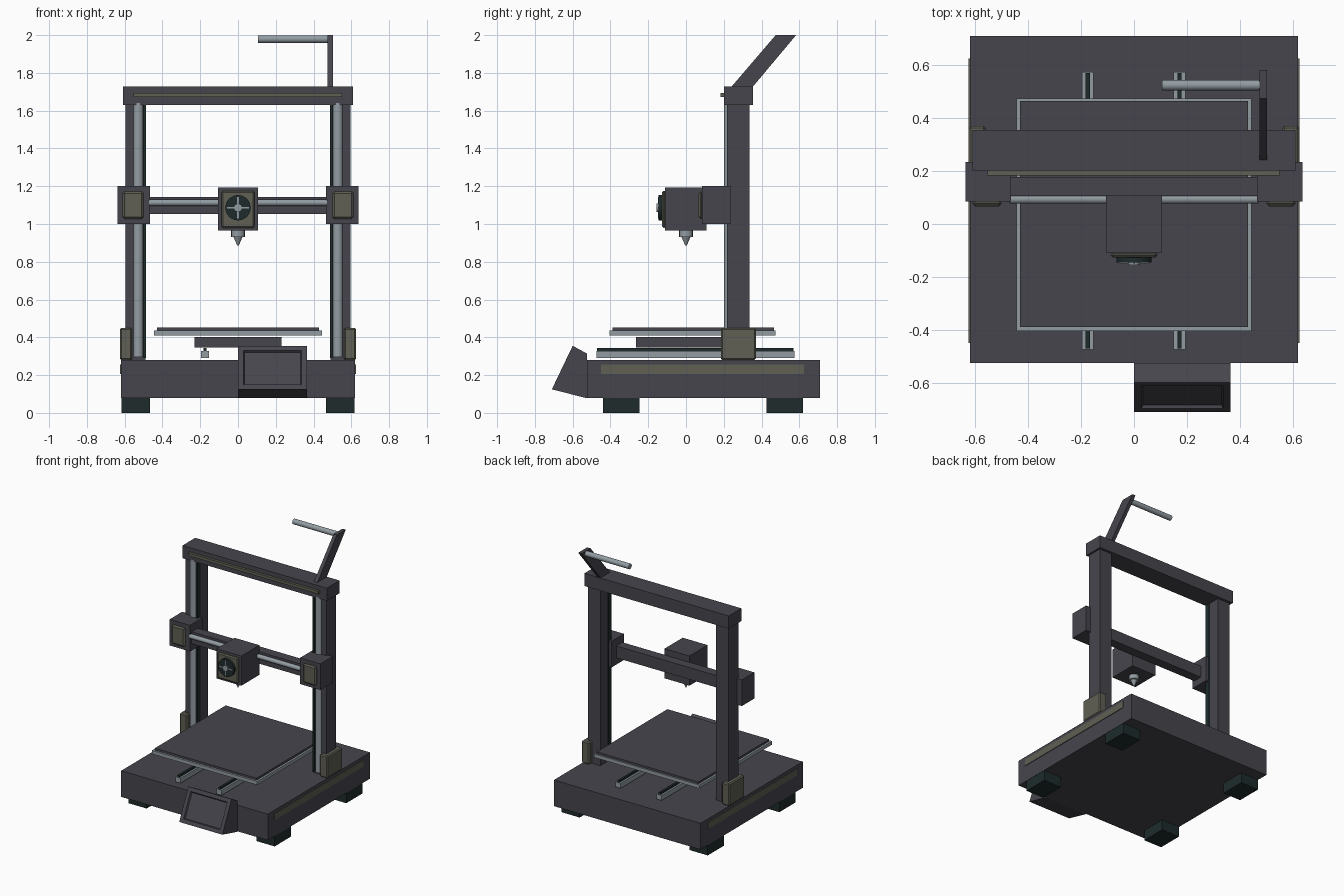
import bpy, bmesh, math
from mathutils import Vector

if "Cube" in bpy.data.objects:
    bpy.data.objects.remove(bpy.data.objects["Cube"])


def material(name, rgb):
    m = bpy.data.materials.new(name)
    m.diffuse_color = (*rgb, 1)
    m.use_nodes = True
    m.node_tree.nodes["Principled BSDF"].inputs["Base Color"].default_value = m.diffuse_color
    return m


DARK = material("charcoal", (0.062, 0.060, 0.074))
OLIVE = material("olive grey", (0.115, 0.115, 0.090))
STEEL = material("steel", (0.29, 0.335, 0.365))
BLACK = material("green black", (0.013, 0.024, 0.024))


def finish(name, bm, mat, bevel=0, smooth=False):
    bmesh.ops.recalc_face_normals(bm, faces=bm.faces)
    me = bpy.data.meshes.new(name)
    bm.to_mesh(me)
    bm.free()
    me.materials.append(mat)
    ob = bpy.data.objects.new(name, me)
    bpy.context.collection.objects.link(ob)
    if bevel:
        mod = ob.modifiers.new("bevel", "BEVEL")
        mod.width = bevel
        mod.segments = 1
    if smooth:
        bpy.ops.object.select_all(action="DESELECT")
        ob.select_set(True)
        bpy.context.view_layer.objects.active = ob
        bpy.ops.object.shade_smooth_by_angle(angle=math.radians(35))
    return ob


def box(name, x, y, z, mat, bevel=0):
    """Box from (min, max) ranges."""
    bm = bmesh.new()
    bmesh.ops.create_cube(bm, size=1)
    for v in bm.verts:
        v.co = Vector([(a + b) / 2 + c * (b - a)
                       for c, (a, b) in zip(v.co, (x, y, z))])
    return finish(name, bm, mat, bevel)


def pair(name, x, y, z, mat, bevel=0):
    """The same box on the left and the right side."""
    box("right_" + name, x, y, z, mat, bevel)
    box("left_" + name, (-x[1], -x[0]), y, z, mat, bevel)


def rod(name, start, end, r1, r2, mat, segments=24, smooth=True):
    start, end = Vector(start), Vector(end)
    axis = end - start
    bm = bmesh.new()
    bmesh.ops.create_cone(bm, cap_ends=True, segments=segments,
                          radius1=r1, radius2=r2, depth=axis.length)
    bm.transform(axis.to_track_quat("Z", "Y").to_matrix().to_4x4())
    bmesh.ops.translate(bm, verts=bm.verts, vec=(start + end) / 2)
    return finish(name, bm, mat, smooth=smooth)


def prism(x, profile):
    """Side profile in (y, z) extruded across the x range."""
    bm = bmesh.new()
    face = bm.faces.new([bm.verts.new((x[0], y, z)) for y, z in profile])
    ext = bmesh.ops.extrude_face_region(bm, geom=[face])
    verts = [g for g in ext["geom"] if isinstance(g, bmesh.types.BMVert)]
    bmesh.ops.translate(bm, verts=verts, vec=(x[1] - x[0], 0, 0))
    bmesh.ops.recalc_face_normals(bm, faces=bm.faces)
    return bm


# Base, feet and side trim
box("base", (-0.62, 0.62), (-0.525, 0.71), (0.08, 0.28), DARK)
for label, y in (("front", (-0.44, -0.245)), ("back", (0.425, 0.62))):
    pair(label + "_foot", (0.465, 0.618), y, (0, 0.08), BLACK)
pair("side_trim", (0.616, 0.625), (-0.45, 0.625), (0.205, 0.255), OLIVE)

# Tilted control panel with recessed display
bm = prism((0, 0.365), [(-0.525, 0.08), (-0.535, 0.08), (-0.71, 0.125),
                        (-0.60, 0.355), (-0.535, 0.32), (-0.525, 0.315)])
bm.faces.ensure_lookup_table()
front = min(bm.faces, key=lambda f: f.calc_center_median().y)
bmesh.ops.inset_region(bm, faces=[front], thickness=0.04)
bmesh.ops.inset_region(bm, faces=[front], thickness=0.008, depth=-0.012)
finish("control_panel", bm, DARK)

# Bed rails, saddle and heated bed
for label, x in (("left", -0.175), ("right", 0.172)):
    box(label + "_bed_rail", (x - 0.022, x + 0.022), (-0.475, 0.575), (0.29, 0.328), STEEL)
    box(label + "_bed_rail_groove", (x - 0.008, x + 0.008), (-0.47, 0.57), (0.32, 0.343), BLACK)
box("bed_saddle", (-0.23, 0.23), (-0.265, 0.34), (0.345, 0.402), DARK)
box("bed_plate", (-0.445, 0.445), (-0.405, 0.475), (0.41, 0.436), STEEL)
box("print_sheet", (-0.43, 0.43), (-0.39, 0.465), (0.434, 0.452), DARK)

# Gantry frame
pair("upright", (0.49, 0.595), (0.218, 0.335), (0.28, 1.64), DARK)
pair("upright_groove", (0.486, 0.5), (0.205, 0.24), (0.29, 1.63), BLACK)
for label, s in (("left", -1), ("right", 1)):
    rod(label + "_vertical_rod", (s * 0.528, 0.228, 0.295), (s * 0.528, 0.228, 1.64),
        0.028, 0.028, STEEL)
pair("upright_bracket", (0.56, 0.625), (0.185, 0.37), (0.28, 0.45), OLIVE, 0.008)
box("top_beam", (-0.61, 0.61), (0.202, 0.355), (1.63, 1.727), DARK)
box("top_beam_trim", (-0.553, 0.55), (0.183, 0.205), (1.672, 1.694), OLIVE)

# Spool holder
bm = prism((0.475, 0.503), [(0.235, 1.72), (0.475, 2.0), (0.583, 2.0), (0.348, 1.72)])
finish("spool_arm", bm, DARK)
rod("spool_rod", (0.105, 0.525, 1.979), (0.478, 0.525, 1.979), 0.02, 0.02, STEEL)

# Horizontal axis
pair("carriage", (0.465, 0.637), (0.085, 0.235), (1.0, 1.2), DARK)
pair("carriage_cover", (0.5, 0.611), (0.067, 0.09), (1.027, 1.172), OLIVE, 0.01)
box("cross_beam", (-0.47, 0.47), (0.105, 0.178), (1.052, 1.143), DARK)
rod("cross_rod", (-0.47, 0.094, 1.113), (0.47, 0.094, 1.113), 0.017, 0.017, STEEL)

# Print head with fan
box("print_head", (-0.105, 0.105), (-0.11, 0.108), (0.965, 1.192), DARK)
box("fan_plate", (-0.088, 0.088), (-0.127, -0.105), (0.98, 1.175), OLIVE, 0.008)
FZ = 1.086
rod("fan_disc", (0, -0.12, FZ), (0, -0.145, FZ), 0.067, 0.067, BLACK, 32)
rod("fan_hub", (0, -0.14, FZ), (0, -0.155, FZ), 0.022, 0.022, STEEL)
box("fan_blade_horizontal", (-0.058, 0.058), (-0.149, -0.142), (FZ - 0.004, FZ + 0.004), STEEL)
box("fan_blade_vertical", (-0.004, 0.004), (-0.149, -0.142), (FZ - 0.058, FZ + 0.058), STEEL)

# Nozzle
rod("heater_block", (0, 0, 0.97), (0, 0, 0.93), 0.036, 0.036, STEEL, 16)
rod("nozzle_tip", (0, 0, 0.885), (0, 0, 0.932), 0.004, 0.024, STEEL, 16)
